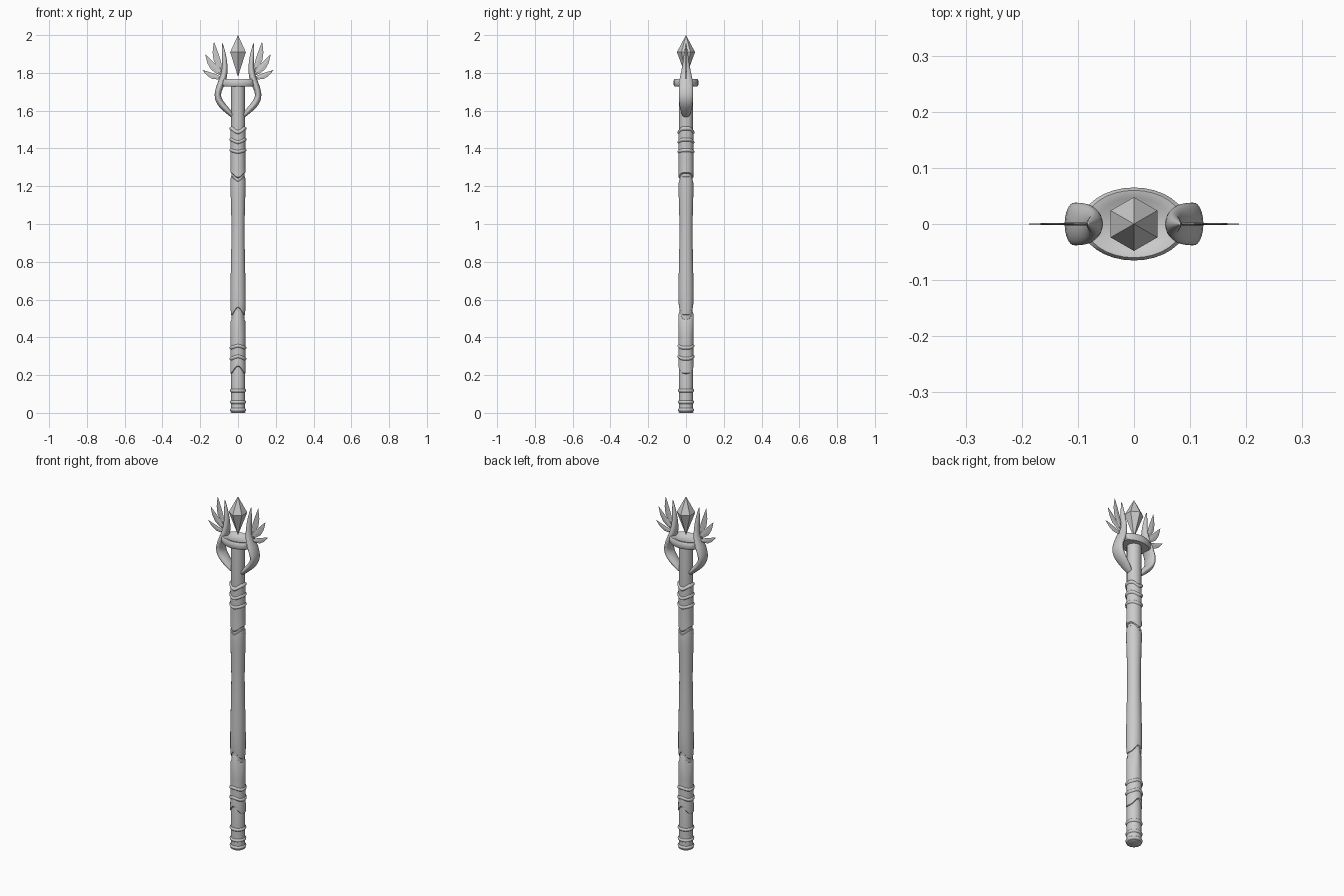
import bpy, bmesh, math
from mathutils import Vector

if "Cube" in bpy.data.objects:
    bpy.data.objects.remove(bpy.data.objects["Cube"])


def make_object(name, bm, smooth=True, mirror=False):
    bmesh.ops.recalc_face_normals(bm, faces=bm.faces)
    me = bpy.data.meshes.new(name)
    bm.to_mesh(me)
    bm.free()
    ob = bpy.data.objects.new(name, me)
    bpy.context.collection.objects.link(ob)
    bpy.ops.object.select_all(action='DESELECT')
    bpy.context.view_layer.objects.active = ob
    ob.select_set(True)
    if smooth:
        bpy.ops.object.shade_smooth_by_angle(angle=math.radians(40))
    if mirror:
        ob.modifiers.new("Mirror", 'MIRROR')
    return ob


def loft(name, rings, **kw):
    """Skin a list of equal-length point rings and cap both ends."""
    bm = bmesh.new()
    vs = [[bm.verts.new(p) for p in ring] for ring in rings]
    n = len(vs[0])
    for a, b in zip(vs, vs[1:]):
        for i in range(n):
            j = (i + 1) % n
            bm.faces.new((a[i], a[j], b[j], b[i]))
    bm.faces.new(vs[0])
    bm.faces.new(vs[-1])
    return make_object(name, bm, **kw)


def lathe(name, profile, sx=1.0, sides=32, **kw):
    """Profile of (radius, z, wave); wave shifts z at front and back."""
    rings = []
    for r, z, w in profile:
        ring = []
        for i in range(sides):
            a = 2 * math.pi * i / sides
            ring.append((sx * r * math.cos(a), r * math.sin(a),
                         z + w * abs(math.sin(a)) ** 4))
        rings.append(ring)
    return loft(name, rings, **kw)


def ridge(z, w, r=0.039, out=0.006, h=0.009):
    """Rounded raised band as profile points."""
    return [(r, z - h, w), (r + out * .8, z - h * .5, w), (r + out, z, w),
            (r + out * .8, z + h * .5, w), (r, z + h, w)]


# Core shaft
lathe("shaft", [(.034, .15, 0), (.034, 1.45, 0), (.037, 1.5, 0), (.037, 1.74, 0)], sides=16)

# Ringed foot
lathe("foot", [(.034, 0, 0), (.039, .003, 0)] + ridge(.016, 0, .037)
      + ridge(.057, 0, .037) + ridge(.118, 0, .037) + [(.037, .215, 0), (.034, .25, 0)])

# Lower sleeve with pointed ends
lathe("lower_sleeve", [(.034, .205, .04), (.041, .21, .04), (.041, .235, .035)]
      + ridge(.287, .012) + ridge(.345, .01)
      + [(.039, .40, .01), (.039, .485, .04), (.034, .495, .045)])

# Waisted grip
lathe("grip", [(.031, .515, .04), (.037, .52, .04), (.040, .56, .03), (.040, .66, 0),
               (.038, .76, 0), (.0355, .88, 0), (.0345, .98, 0), (.036, 1.06, 0),
               (.039, 1.16, 0), (.040, 1.22, -.02), (.038, 1.25, -.025),
               (.031, 1.254, -.025)])

# Upper sleeve
lathe("upper_sleeve", [(.034, 1.268, -.025), (.04, 1.273, -.025), (.039, 1.30, -.015),
                       (.039, 1.34, 0)]
      + ridge(1.39, -.008) + ridge(1.447, -.014) + ridge(1.505, -.02)
      + [(.034, 1.52, -.02)])

# Oval collar under the crystal, slightly dished
lathe("collar", [(.035, 1.728, 0), (.060, 1.728, 0), (.065, 1.735, 0), (.065, 1.760, 0),
                 (.060, 1.767, 0), (.047, 1.765, 0), (.035, 1.755, 0)], sx=1.45)

# Curved horns: (x, z, half thickness, half depth)
path = [(.024, 1.565, .010, .018), (.050, 1.595, .015, .028), (.082, 1.625, .019, .035),
        (.103, 1.655, .019, .038), (.109, 1.685, .0175, .039), (.101, 1.717, .018, .039),
        (.086, 1.750, .020, .038), (.074, 1.785, .018, .031), (.069, 1.825, .015, .022),
        (.071, 1.870, .013, .015), (.077, 1.915, .009, .009), (.083, 1.962, .001, .001)]
rings = []
for k, (x, z, t, d) in enumerate(path):
    p, q = path[max(k - 1, 0)], path[min(k + 1, len(path) - 1)]
    tan = Vector((q[0] - p[0], 0, q[1] - p[1])).normalized()
    side = Vector((tan.z, 0, -tan.x))
    rings.append([Vector((x, 0, z)) + side * t * math.cos(a) + Vector((0, d * math.sin(a), 0))
                  for a in (2 * math.pi * i / 16 for i in range(16))])
horns = loft("horns", rings, mirror=True)
sub = horns.modifiers.new("Subdivision", 'SUBSURF')
sub.levels = sub.render_levels = 1

# Flat wing blades fanning outwards: base, tip, half width
blades = [((.082, 1.80), (.127, 1.963), .018),
          ((.080, 1.785), (.172, 1.897), .018),
          ((.080, 1.772), (.187, 1.815), .015)]
for n, (b, t, w) in enumerate(blades):
    base, tip = Vector((b[0], 0, b[1])), Vector((t[0], 0, t[1]))
    d = (tip - base).normalized()
    side = Vector((d.z, 0, -d.x))
    rings = []
    for f, s in ((0, .25), (.2, .7), (.45, 1), (.7, .75), (.88, .35), (1, .03)):
        c = base.lerp(tip, f) + side * .010 * math.sin(math.pi * f)
        y = .003 * (1 - .7 * f)
        rings.append([c - side * w * s, c + Vector((0, -y, 0)),
                      c + side * w * s, c + Vector((0, y, 0))])
    loft("wing_blade_%d" % (n + 1), rings, smooth=False, mirror=True)

# Six-sided floating crystal
bm = bmesh.new()
top, bottom = bm.verts.new((0, 0, 2.0)), bm.verts.new((0, 0, 1.78))
belt = [bm.verts.new((.048 * math.sin(i * math.pi / 3), .048 * math.cos(i * math.pi / 3), 1.91))
        for i in range(6)]
for i in range(6):
    a, b = belt[i], belt[(i + 1) % 6]
    bm.faces.new((a, b, top))
    bm.faces.new((b, a, bottom))
make_object("crystal", bm, smooth=False)
